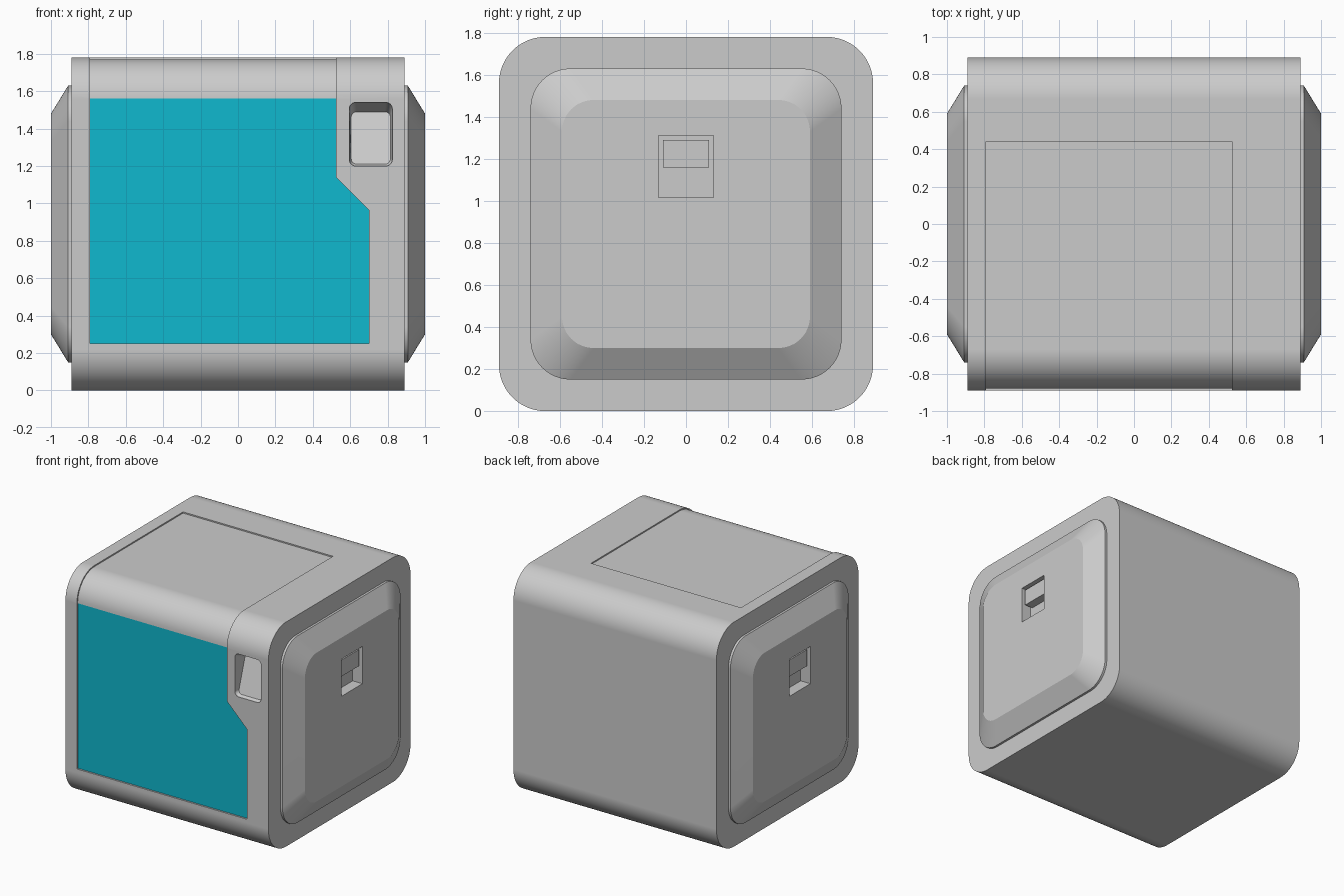
import bpy, bmesh
from math import sin, cos, pi, radians

if "Cube" in bpy.data.objects:
    bpy.data.objects.remove(bpy.data.objects["Cube"])

H, R, CZ = 0.89, 0.22, 0.89   # body half size, corner radius, centre height


def loft(name, rings):
    """Closed solid through matching rings of points, capped at both ends."""
    bm = bmesh.new()
    vs = [[bm.verts.new(p) for p in ring] for ring in rings]
    n = len(vs[0])
    for a, b in zip(vs, vs[1:]):
        for i in range(n):
            j = (i + 1) % n
            bm.faces.new((a[i], a[j], b[j], b[i]))
    bm.faces.new(vs[0])
    bm.faces.new(vs[-1])
    bmesh.ops.recalc_face_normals(bm, faces=bm.faces)
    me = bpy.data.meshes.new(name)
    bm.to_mesh(me)
    bm.free()
    ob = bpy.data.objects.new(name, me)
    bpy.context.collection.objects.link(ob)
    return ob


def rounded(hw, hh, r, cu=0, cv=0, seg=12):
    """Rounded rectangle as (u, v) points."""
    pts = []
    for k, (su, sv) in enumerate(((1, 1), (-1, 1), (-1, -1), (1, -1))):
        for i in range(seg + 1):
            a = (k + i / seg) * pi / 2
            pts.append((cu + su * (hw - r) + r * cos(a), cv + sv * (hh - r) + r * sin(a)))
    return pts


def along_x(pts, x):
    return [(x, y, z) for y, z in pts]


def along_y(pts, y):
    return [(x, y, z) for x, z in pts]


def box(name, x0, x1, y0, y1, z0, z1):
    pts = [(y0, z0), (y1, z0), (y1, z1), (y0, z1)]
    return loft(name, [along_x(pts, x0), along_x(pts, x1)])


def activate(ob):
    bpy.ops.object.select_all(action='DESELECT')
    bpy.context.view_layer.objects.active = ob
    ob.select_set(True)


def cut(ob, cutter):
    cutter.hide_render = True
    m = ob.modifiers.new("cut", 'BOOLEAN')
    m.operation, m.solver, m.object = 'DIFFERENCE', 'EXACT', cutter
    activate(ob)
    bpy.ops.object.modifier_apply(modifier=m.name)
    bpy.data.objects.remove(cutter, do_unlink=True)


def smooth(ob):
    activate(ob)
    bpy.ops.object.shade_smooth_by_angle(angle=radians(25))
    m = ob.modifiers.new("normals", 'WEIGHTED_NORMAL')
    m.keep_sharp = True


def lid_path(inset, seg=16):
    """Line over the top and round the front edge, inset from the body skin."""
    r = R - inset
    arc = [(-(H - R) - r * sin(i / seg * pi / 2), 2 * H - R + r * cos(i / seg * pi / 2))
           for i in range(seg + 1)]
    return [(0.44, 2 * H - inset)] + arc


def lid_strip(name, inner, outer):
    pts = lid_path(inner) + lid_path(outer)[::-1]
    return loft(name, [along_x(pts, -0.79), along_x(pts, 0.525)])


# Body shell
profile = rounded(H, H, R, 0, CZ, 16)
body = loft("body", [along_x(profile, -H), along_x(profile, H)])

# Recesses for the lid and the front window
cut(body, lid_strip("lid_cutter", 0.02, -0.06))
window = [(-0.79, 0.25), (0.70, 0.25), (0.70, 0.965), (0.525, 1.14), (0.525, 1.56), (-0.79, 1.56)]
window_cut = [(x, z + 0.003 if z > 1.5 else z) for x, z in window]
cut(body, loft("window_cutter", [along_y(window_cut, -1), along_y(window_cut, -0.868)]))

# Grip pocket: deep at the top, its back sloping out to the bottom
mouth = rounded(0.115, 0.17, 0.035, 0.71, 1.37, 6)
back = [(x, -0.77 - 0.09 * (1.49 - z) / 0.28, z)
        for x, z in rounded(0.105, 0.14, 0.03, 0.71, 1.35, 6)]
cut(body, loft("grip_cutter", [along_y(mouth, -1), along_y(mouth, -0.88), back]))
smooth(body)

# Curved lid and coloured window
smooth(lid_strip("lid", 0.021, 0.01))
front_window = loft("front_window", [along_y(window, -0.876), along_y(window, -0.86)])
teal = bpy.data.materials.new("teal")
teal.diffuse_color = (0.005, 0.48, 0.62, 1)
teal.use_nodes = True
teal.node_tree.nodes["Principled BSDF"].inputs["Base Color"].default_value = teal.diffuse_color
front_window.data.materials.append(teal)

# Raised side panels, each with a latch pocket and paddle
for side, s in (("right", 1), ("left", -1)):
    base = rounded(0.74, 0.74, 0.19, 0, CZ)
    face = rounded(0.59, 0.59, 0.15, 0, CZ)
    panel = loft(side + "_panel", [along_x(base, s * 0.87), along_x(base, s * 0.908),
                                   along_x(face, s * 1.0)])
    cut(panel, box("latch_cutter", s * 0.915, s * 1.1, -0.13, 0.13, 1.015, 1.31))
    smooth(panel)
    box(side + "_latch_paddle", s * 0.9, s * 0.985, -0.11, 0.11, 1.16, 1.29)
